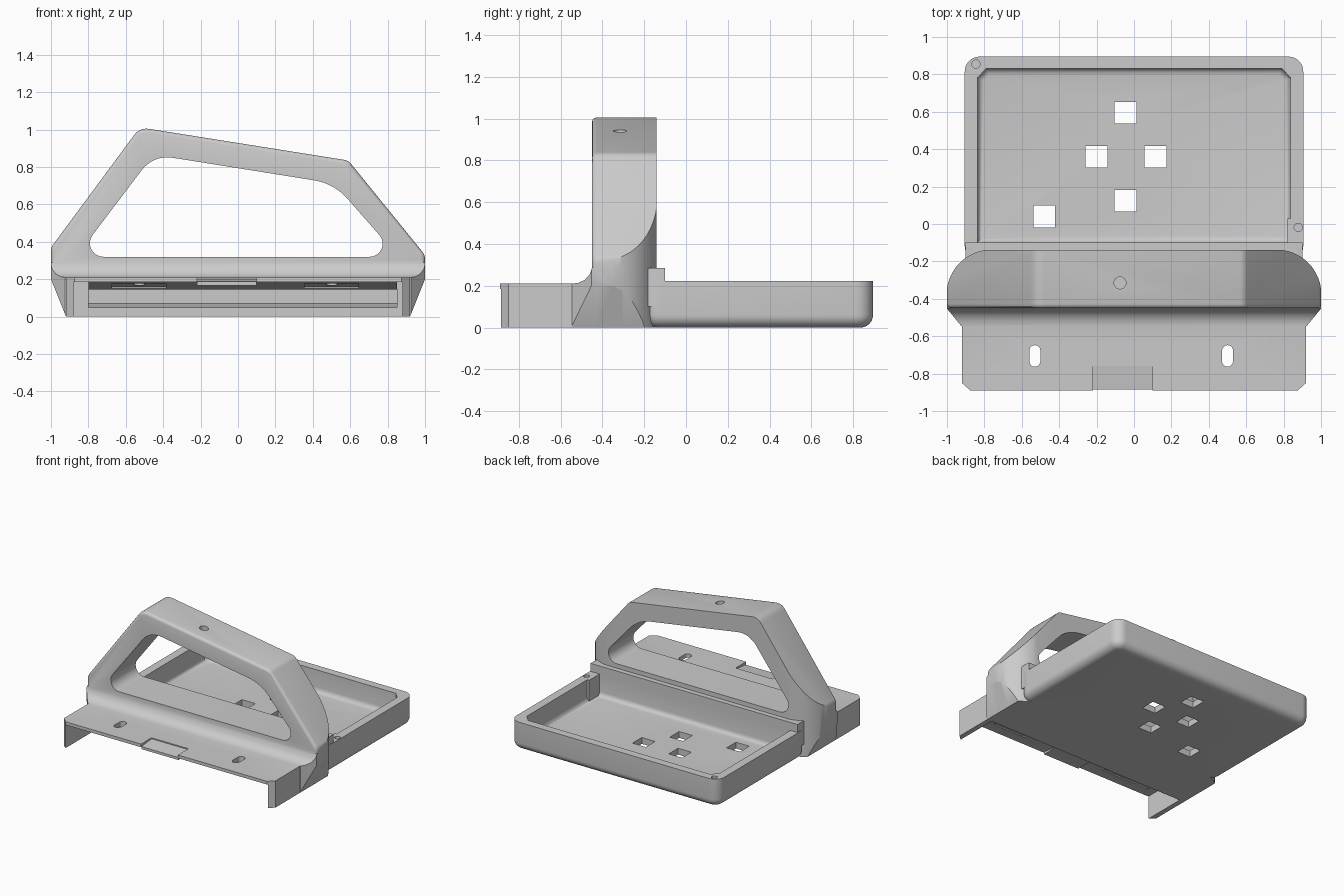
import bpy, bmesh, math
from mathutils import Vector

cube = bpy.data.objects.get("Cube")
if cube:
    bpy.data.objects.remove(cube, do_unlink=True)

grey = bpy.data.materials.new("light_grey")
grey.use_nodes = True
COLOUR = (0.6, 0.6, 0.6, 1)
grey.diffuse_color = COLOUR
grey.node_tree.nodes["Principled BSDF"].inputs["Base Color"].default_value = COLOUR


def rounded(corners, steps=8):
    """Round each (u, v, radius) corner of a polygon with an arc."""
    out = []
    for i, (u, v, r) in enumerate(corners):
        p = Vector((u, v))
        if r == 0:
            out.append((u, v))
            continue
        a = (Vector(corners[i - 1][:2]) - p).normalized()
        b = (Vector(corners[(i + 1) % len(corners)][:2]) - p).normalized()
        half = a.angle(b) / 2
        centre = p + (a + b).normalized() * (r / math.sin(half))
        start = p + a * (r / math.tan(half)) - centre
        turn = math.pi - 2 * half
        for k in range(steps + 1):
            t = turn * k / steps
            c, s = math.cos(t), math.sin(t)
            out.append((centre.x + start.x * c - start.y * s,
                        centre.y + start.x * s + start.y * c))
    return out


def prism(name, pts, axis, lo, hi, bevel_if=None, width=0.03, segments=4):
    """Extrude a profile along an axis; optionally bevel the chosen edges."""
    place = {"x": lambda u, v, w: (w, u, v),
             "y": lambda u, v, w: (u, w, v),
             "z": lambda u, v, w: (u, v, w)}[axis]
    bm = bmesh.new()
    ends = [[bm.verts.new(place(u, v, w)) for u, v in pts] for w in (lo, hi)]
    for ring in ends:
        bm.faces.new(ring)
    for i in range(len(pts)):
        bm.faces.new((ends[0][i - 1], ends[0][i], ends[1][i], ends[1][i - 1]))
    if bevel_if:
        edges = [e for e in bm.edges if all(bevel_if(v.co) for v in e.verts)]
        bmesh.ops.recalc_face_normals(bm, faces=bm.faces)
        bmesh.ops.bevel(bm, geom=edges, offset=width, segments=segments,
                        profile=0.5, affect='EDGES', clamp_overlap=True)
    bmesh.ops.recalc_face_normals(bm, faces=bm.faces)
    if bm.calc_volume(signed=True) < 0:
        bmesh.ops.reverse_faces(bm, faces=bm.faces)
    mesh = bpy.data.meshes.new(name)
    bm.to_mesh(mesh)
    bm.free()
    mesh.materials.append(grey)
    obj = bpy.data.objects.new(name, mesh)
    bpy.context.collection.objects.link(obj)
    return obj


def rect(u0, u1, v0, v1, r=0):
    return rounded([(u0, v0, r), (u1, v0, r), (u1, v1, r), (u0, v1, r)])


def box(name, x0, x1, y0, y1, z0, z1):
    return prism(name, rect(x0, x1, y0, y1), "z", z0, z1)


def disc(x, y, r):
    return [(x + r * math.cos(k * math.tau / 24), y + r * math.sin(k * math.tau / 24))
            for k in range(24)]


def combine(target, other, operation):
    """Apply one boolean and discard the tool object."""
    mod = target.modifiers.new("combine", 'BOOLEAN')
    mod.operation, mod.object, mod.solver = operation, other, 'EXACT'
    bpy.context.view_layer.objects.active = target
    bpy.ops.object.modifier_apply(modifier=mod.name)
    bpy.data.objects.remove(other, do_unlink=True)


# Shared outlines: front silhouette and plan of the handle
silhouette = rounded([(-0.92, 0, 0), (0.92, 0, 0), (1, 0.2, 0), (1, 0.33, 0.06),
                      (0.59, 0.835, 0.06), (-0.525, 1.012, 0.08),
                      (-1, 0.37, 0.06), (-1, 0.2, 0)], 5)
plan = rounded([(-0.92, -0.55, 0), (0.92, -0.55, 0), (1.002, -0.45, 0), (1.002, -0.137, 0.24),
                (-1.002, -0.137, 0.24), (-1.002, -0.45, 0)], 12)

# Handle with softened front rim
body = prism("handle_and_tray", silhouette, "y", -0.45, -0.14,
             lambda co: co.y < -0.44, 0.022, 3)
combine(body, prism("plan_tool", plan, "z", -0.1, 1.2), 'INTERSECT')

# Grip window and the hole in the top bar
window = rounded([(-0.866, 0.32, 0.073), (0.858, 0.32, 0.07),
                  (0.514, 0.712, 0.3), (-0.452, 0.866, 0.17)])
combine(body, prism("window_cutter", window, "y", -0.6, 0.1), 'DIFFERENCE')
combine(body, prism("hole_cutter", disc(-0.075, -0.315, 0.032), "z", 0.86, 1.1), 'DIFFERENCE')

# Flared base with a concave front fillet
base = prism("base", [(-0.545, 0), (-0.545, 0.21), (-0.515, 0.214), (-0.485, 0.228),
                      (-0.462, 0.252), (-0.448, 0.29), (-0.3, 0.29), (-0.3, 0)],
             "x", -1.1, 1.1)
combine(base, prism("silhouette_tool", silhouette, "y", -0.7, 0), 'INTERSECT')
combine(base, prism("plan_tool", plan, "z", -0.1, 1.2), 'INTERSECT')
combine(body, base, 'UNION')

# Tray with rounded corners and underside
tray = prism("tray", rect(-0.905, 0.905, -0.2, 0.895, 0.08), "z", 0, 0.222,
             lambda co: co.z < 0.01, 0.06, 6)
combine(body, tray, 'UNION')
combine(body, box("tray_bridge", -0.84, 0.84, -0.35, -0.12, 0, 0.2), 'UNION')
lip = prism("raised_lip", rect(-0.2, -0.1, 0.1, 0.285), "x", -0.9, 0.9,
            lambda co: co.z > 0.28 and co.y < -0.15, 0.03)
combine(body, lip, 'UNION')

# Tray interior, chamfered at the rear corners and rounded around the floor
inside = [(-0.838, -0.1), (0.838, -0.1), (0.838, 0.78), (0.79, 0.832),
          (-0.79, 0.832), (-0.838, 0.78)]
combine(body, prism("tray_cutter", inside, "z", 0.05, 0.5,
                    lambda co: co.z < 0.06, 0.035, 4), 'DIFFERENCE')
combine(body, box("corner_post", 0.822, 0.87, -0.12, 0.03, 0.03, 0.222), 'UNION')
for x, y in ((-0.845, 0.855), (0.878, -0.018)):
    combine(body, prism("screw_cutter", disc(x, y, 0.022), "z", 0.12, 0.4), 'DIFFERENCE')

# Square openings in the tray floor
for x, y in ((-0.045, 0.595), (-0.2, 0.36), (0.115, 0.36), (-0.045, 0.125), (-0.48, 0.04)):
    combine(body, box("square_cutter", x - 0.058, x + 0.058, y - 0.058, y + 0.058, -0.1, 0.2),
            'DIFFERENCE')

# Front plate with side walls and clipped corners
plate = [(-0.875, -0.89), (0.875, -0.89), (0.92, -0.85), (0.92, -0.5),
         (-0.92, -0.5), (-0.92, -0.85)]
combine(body, prism("front_plate", plate, "z", 0, 0.21), 'UNION')
combine(body, box("under_cutter", -0.88, 0.88, -1, -0.54, -0.1, 0.185), 'DIFFERENCE')

# Sloping underside leading into the slot
ramp = [(-0.87, 0.186), (-0.54, 0.145), (-0.5, 0.145), (-0.5, 0.2), (-0.87, 0.2)]
combine(body, prism("under_ramp", ramp, "x", -0.8, 0.85), 'UNION')
slot = [(-0.6, 0.05), (-0.6, 0.145), (-0.42, 0.145), (-0.42, 0.07), (-0.5, 0.05)]
combine(body, prism("slot_cutter", slot, "x", -0.8, 0.85), 'DIFFERENCE')

# Shallow underside recesses and oblong slots in the plate
recess = [(-0.8, 0.1), (-0.8, 0.186), (-0.58, 0.158), (-0.58, 0.1)]
for x in (-0.53, 0.5):
    combine(body, prism("recess_cutter", recess, "x", x - 0.145, x + 0.145), 'DIFFERENCE')
    oblong = rect(x - 0.029, x + 0.029, -0.763, -0.648, 0.0285)
    combine(body, prism("oblong_cutter", oblong, "z", 0.1, 0.4), 'DIFFERENCE')

# Sloping tab at the centre of the front edge
tab = [(-0.884, 0.168), (-0.884, 0.188), (-0.7, 0.209), (-0.7, 0.168)]
wedge = [(-0.95, 0.1), (-0.95, 0.3), (-0.76, 0.3), (-0.76, 0.1)]
combine(body, prism("notch_cutter", wedge, "x", -0.22, 0.1), 'DIFFERENCE')
combine(body, prism("centre_tab", tab, "x", -0.22, 0.1), 'UNION')

# Smooth curves, crisp edges
bpy.ops.object.select_all(action='DESELECT')
body.select_set(True)
bpy.context.view_layer.objects.active = body
bpy.ops.object.shade_smooth_by_angle(angle=math.radians(30))
